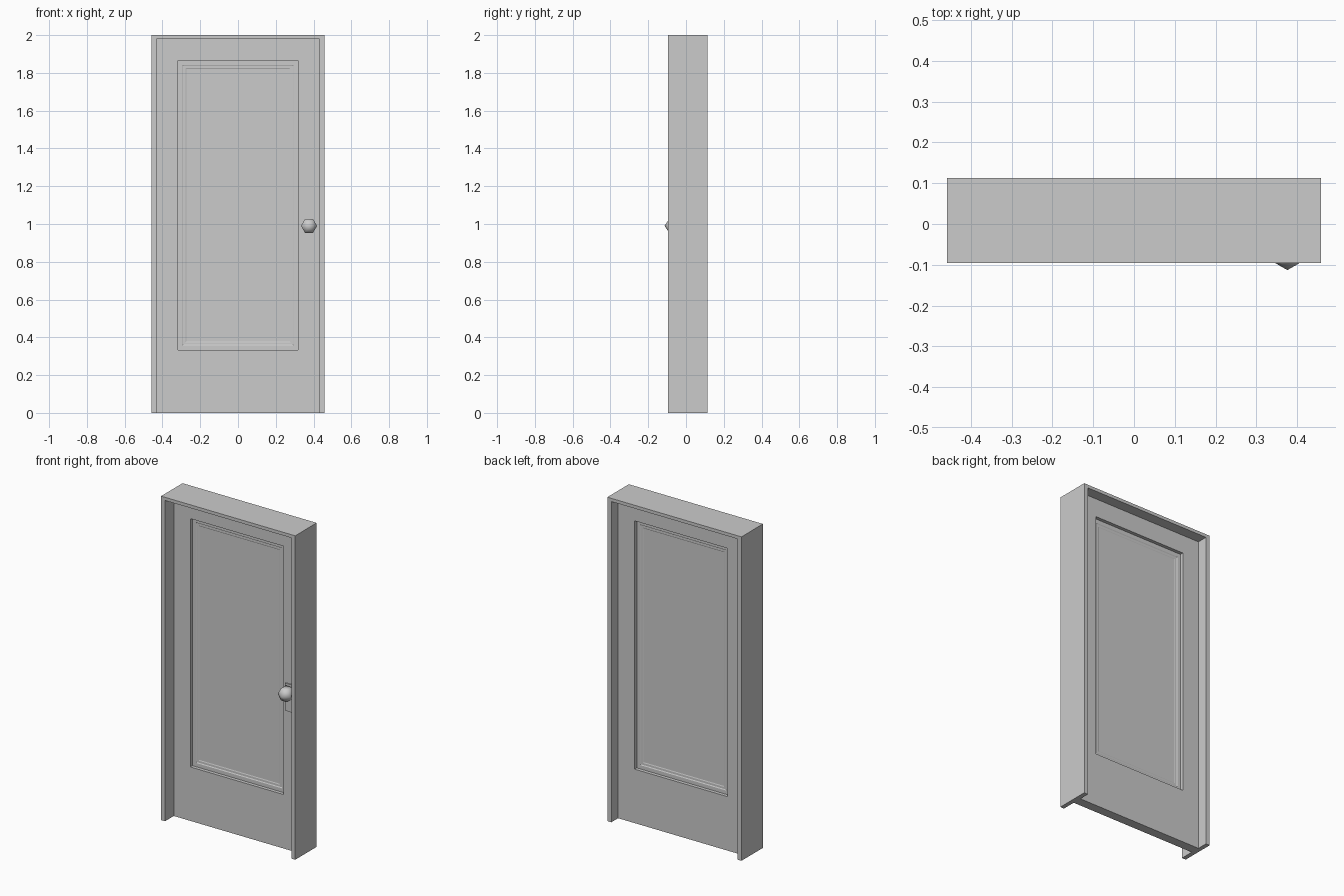
import bpy, bmesh, math
from mathutils import Matrix

if "Cube" in bpy.data.objects:
    bpy.data.objects.remove(bpy.data.objects["Cube"])

FRONT, BACK = -0.096, 0.113          # frame depth limits
DOOR_F, DOOR_B = -0.011, 0.047       # door leaf faces
W, H, IW, IH = 0.458, 2.0, 0.431, 1.98


def finish(name, bm):
    bmesh.ops.recalc_face_normals(bm, faces=bm.faces)
    me = bpy.data.meshes.new(name)
    bm.to_mesh(me)
    bm.free()
    ob = bpy.data.objects.new(name, me)
    bpy.context.collection.objects.link(ob)
    return ob


def rect(bm, half_w, z0, z1, y):
    pts = [(-half_w, z0), (half_w, z0), (half_w, z1), (-half_w, z1)]
    return [bm.verts.new((x, y, z)) for x, z in pts]


# Door frame: arch-shaped profile extruded through the wall depth
bm = bmesh.new()
profile = [(-W, 0), (-W, H), (W, H), (W, 0), (IW, 0), (IW, IH), (-IW, IH), (-IW, 0)]
face = bm.faces.new([bm.verts.new((x, FRONT, z)) for x, z in profile])
ext = bmesh.ops.extrude_face_region(bm, geom=[face])
bmesh.ops.translate(bm, vec=(0, BACK - FRONT, 0),
                    verts=[v for v in ext["geom"] if isinstance(v, bmesh.types.BMVert)])
finish("door_frame", bm)

# Door leaf: nested rectangles step down into the panel on both faces
steps = [(0.0, 0.0), (0.0, 0.021), (0.023, 0.021), (0.028, 0.024),
         (0.040, 0.024), (0.045, 0.026)]     # (inset, depth)


def side_rings(bm, y, sign):
    rings = [rect(bm, IW, 0, IH, y)]
    for inset, depth in steps:
        rings.append(rect(bm, 0.318 - inset, 0.333 + inset, 1.866 - inset, y + sign * depth))
    return rings


bm = bmesh.new()
rings = side_rings(bm, DOOR_F, 1)[::-1] + side_rings(bm, DOOR_B, -1)
for a, b in zip(rings, rings[1:]):
    for i in range(4):
        j = (i + 1) % 4
        bm.faces.new((a[i], a[j], b[j], b[i]))
bm.faces.new(rings[0])
bm.faces.new(rings[-1])
finish("door_leaf", bm)

# Lock plate
KX, KZ = 0.376, 0.99
bm = bmesh.new()
bmesh.ops.create_cube(bm, size=1, matrix=Matrix.Translation((0.374, DOOR_F - 0.003, 0.943))
                      @ Matrix.Diagonal((0.08, 0.008, 0.17, 1)))
finish("lock_plate", bm)

# Knob: six-sided smooth ball with its pole facing forward
turn = Matrix.Rotation(math.pi / 2, 4, 'X') @ Matrix.Rotation(math.pi / 6, 4, 'Z')
bm = bmesh.new()
bmesh.ops.create_uvsphere(bm, u_segments=6, v_segments=3, radius=0.049,
                          matrix=Matrix.Translation((KX, -0.064, KZ)) @ turn)
knob = finish("door_knob", bm)
for p in knob.data.polygons:
    p.use_smooth = True

# Short spindle joining knob and plate
bm = bmesh.new()
bmesh.ops.create_cone(bm, cap_ends=True, segments=6, radius1=0.012, radius2=0.012, depth=0.03,
                      matrix=Matrix.Translation((KX, -0.027, KZ)) @ turn)
finish("knob_spindle", bm)
